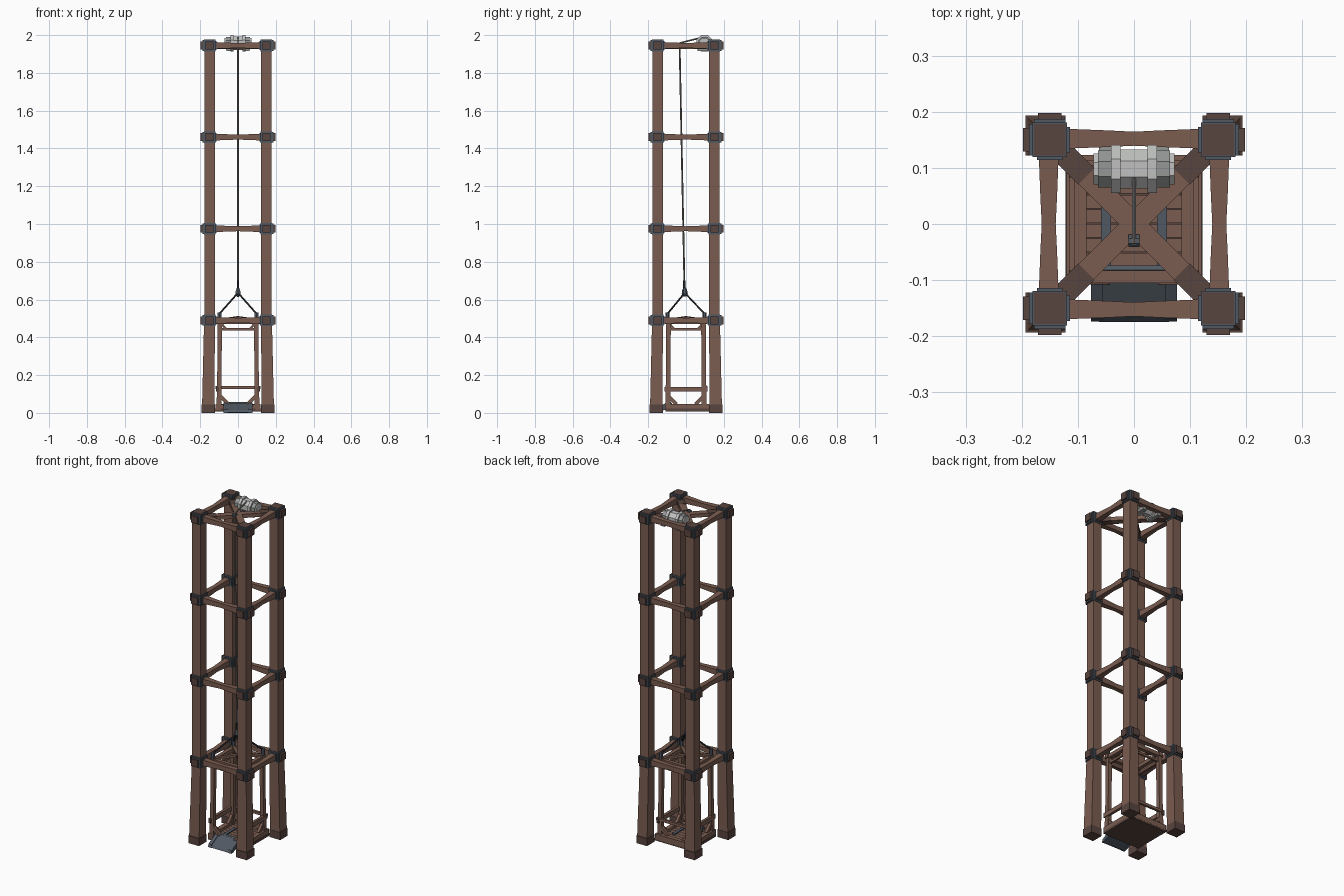
import bpy, bmesh, math
from mathutils import Vector

if "Cube" in bpy.data.objects:
    bpy.data.objects.remove(bpy.data.objects["Cube"])


def material(name, r, g, b):
    m = bpy.data.materials.new(name)
    m.diffuse_color = (r, g, b, 1)
    m.use_nodes = True
    m.node_tree.nodes["Principled BSDF"].inputs["Base Color"].default_value = m.diffuse_color
    return m


WOOD = material("brown wood", 0.195, 0.108, 0.080)
DARK = material("dark wood", 0.098, 0.058, 0.049)
SLATE = material("slate metal", 0.080, 0.098, 0.122)
LIGHT = material("light grey metal", 0.52, 0.53, 0.52)
GREY = material("mid grey metal", 0.30, 0.31, 0.31)
ROPE = material("grey rope", 0.20, 0.19, 0.18)
IRON = material("black iron", 0.030, 0.030, 0.036)


def loft(name, rings, mat, end_mat=None):
    """Skin a stack of rings; end faces may take a second material."""
    bm = bmesh.new()
    vs = [[bm.verts.new(p) for p in ring] for ring in rings]
    n = len(vs[0])
    for a, b in zip(vs, vs[1:]):
        for i in range(n):
            bm.faces.new((a[i], a[(i + 1) % n], b[(i + 1) % n], b[i]))
    for cap in (vs[0], vs[-1]):
        f = bm.faces.new(cap)
        f.material_index = 1 if end_mat else 0
    bmesh.ops.recalc_face_normals(bm, faces=bm.faces)
    me = bpy.data.meshes.new(name)
    bm.to_mesh(me)
    bm.free()
    me.materials.append(mat)
    if end_mat:
        me.materials.append(end_mat)
    ob = bpy.data.objects.new(name, me)
    bpy.context.collection.objects.link(ob)
    return ob


def bar(name, p0, p1, stations, mat, end_mat=None, sides=4):
    """Bar from p0 to p1; stations are (fraction, width, height)."""
    p0, p1 = Vector(p0), Vector(p1)
    d = (p1 - p0).normalized()
    up = Vector((0, 0, 1)) if abs(d.z) < 0.99 else Vector((0, 1, 0))
    s = d.cross(up).normalized()
    u = s.cross(d)
    k = 1 / math.cos(math.pi / sides) / 2
    rings = []
    for t, w, h in stations:
        c = p0.lerp(p1, t)
        ring = []
        for i in range(sides):
            a = 2 * math.pi * (i + 0.5) / sides
            ring.append(c + s * (w * k * math.cos(a)) + u * (h * k * math.sin(a)))
        rings.append(ring)
    return loft(name, rings, mat, end_mat)


def beam(name, p0, p1, w, h, mat=WOOD, end_mat=None, sides=4):
    return bar(name, p0, p1, [(0, w, h), (1, w, h)], mat, end_mat, sides)


def box(name, lo, hi, mat):
    (x0, y0, z0), (x1, y1, z1) = lo, hi
    return loft(name, [[(x0, y0, z), (x1, y0, z), (x1, y1, z), (x0, y1, z)] for z in (z0, z1)], mat)


def square(cx, cy, z, r):
    return [(cx - r, cy - r, z), (cx + r, cy - r, z), (cx + r, cy + r, z), (cx - r, cy + r, z)]


CORNERS = [(-1, -1), (1, -1), (1, 1), (-1, 1)]
LEVELS = (0.49, 0.975, 1.46, 1.945)

# Tower posts, flared legs, feet and corner brackets
for sx, sy in CORNERS:
    loft("tower_post", [square(0.15 * sx, 0.15 * sy, z, 0.028) for z in (0.49, 1.978)], WOOD, DARK)
    loft("flared_leg", [square(0.157 * sx, 0.157 * sy, 0.045, 0.033),
                        square(0.151 * sx, 0.151 * sy, 0.49, 0.0285)], WOOD)
    loft("foot_block", [square(0.158 * sx, 0.158 * sy, z, 0.0355) for z in (0, 0.045)], DARK)
    for z in LEVELS:
        loft("corner_bracket", [square(0.15 * sx, 0.15 * sy, z + d, 0.031) for d in (-0.031, 0.031)], SLATE)
        # Square beam ends poking out of both outer faces, each with a metal collar
        for dx, dy in ((sx, 0), (0, sy)):
            c = Vector((0.15 * sx, 0.15 * sy, z))
            d = Vector((dx, dy, 0))
            beam("beam_end", c + d * 0.02, c + d * 0.048, 0.042, 0.042, DARK)
            beam("beam_collar", c + d * 0.02, c + d * 0.037, 0.056, 0.056, SLATE)
            beam("inner_collar", c - d * 0.02, c - d * 0.036, 0.046, 0.046, SLATE)

# Horizontal tower beams, slightly waisted in the middle
WAIST = [(0, 0.036, 0.036), (0.3, 0.03, 0.03), (0.5, 0.025, 0.026), (0.7, 0.03, 0.03), (1, 0.036, 0.036)]
for z in LEVELS:
    for s in (-1, 1):
        bar("tower_beam_x", (-0.13, 0.152 * s, z), (0.13, 0.152 * s, z), WAIST, WOOD)
        bar("tower_beam_y", (0.152 * s, -0.13, z), (0.152 * s, 0.13, z), WAIST, WOOD)

# Crossed diagonals at the top, dark toward the corners
for sx, sy in CORNERS:
    beam("top_diagonal", (0, 0, 1.938), (0.085 * sx, 0.085 * sy, 1.938), 0.038, 0.022)
    beam("top_diagonal_end", (0.085 * sx, 0.085 * sy, 1.938), (0.14 * sx, 0.14 * sy, 1.938), 0.041, 0.025, DARK)

# Winch drum with flanges and end caps
WY, WZ = 0.098, 1.957


def disc(name, x0, x1, r, mat):
    beam(name, (x0, WY, WZ), (x1, WY, WZ), 2 * r, 2 * r, mat, sides=8)


disc("winch_drum", -0.03, 0.03, 0.035, LIGHT)
for s in (-1, 1):
    disc("winch_flange", 0.024 * s, 0.041 * s, 0.0425, LIGHT)
    disc("winch_housing", 0.041 * s, 0.064 * s, 0.033, GREY)
    disc("winch_end_ring", 0.05 * s, 0.072 * s, 0.028, LIGHT)
    box("winch_mount", (0.05 * s - 0.012, 0.06, 1.915), (0.05 * s + 0.012, 0.15, 1.935), GREY)

# Hoist rope over the guide pulley and down to the cage
beam("rope_top", (0, 0.085, 1.988), (0, -0.034, 1.958), 0.007, 0.007, ROPE, sides=6)
beam("rope_drop", (0, -0.034, 1.958), (0, -0.008, 0.66), 0.008, 0.008, ROPE, sides=6)
beam("guide_pulley", (-0.01, -0.03, 1.948), (0.01, -0.03, 1.948), 0.022, 0.022, SLATE, sides=8)
beam("rope_splice", (0, -0.009, 0.645), (0, -0.009, 0.70), 0.013, 0.013, IRON, sides=6)
bar("hook_weight", (0, -0.006, 0.615), (0, -0.008, 0.665),
    [(0, 0.012, 0.012), (0.35, 0.028, 0.028), (0.7, 0.022, 0.022), (1, 0.01, 0.01)], SLATE, sides=6)

# Cage: slings, shackles, posts and braces at each corner
for sx, sy in CORNERS:
    x, y = 0.098 * sx, 0.098 * sy
    beam("sling", (0.005 * sx, 0.005 * sy - 0.006, 0.63), (x, y, 0.525), 0.009, 0.009, IRON, sides=6)
    beam("sling_shackle", (x, y, 0.495), (x, y, 0.532), 0.019, 0.019, SLATE, sides=6)
    bar("cage_post", (0.1 * sx, 0.096 * sy, 0.03), (0.096 * sx, 0.092 * sy, 0.495),
        [(0, 0.027, 0.027), (0.5, 0.022, 0.022), (1, 0.025, 0.025)], WOOD)
    beam("top_brace_x", (0.09 * sx, 0.094 * sy, 0.475), (0.065 * sx, 0.094 * sy, 0.445), 0.012, 0.012)
    beam("top_brace_y", (0.094 * sx, 0.09 * sy, 0.475), (0.094 * sx, 0.065 * sy, 0.445), 0.012, 0.012)
    beam("base_brace_x", (0.1 * sx, 0.1 * sy, 0.095), (0.05 * sx, 0.1 * sy, 0.045), 0.016, 0.018)
    beam("base_brace_y", (0.1 * sx, 0.1 * sy, 0.095), (0.1 * sx, 0.05 * sy, 0.045), 0.016, 0.018)
    beam("cage_roof_diagonal", (0, 0, 0.505), (x, y, 0.49), 0.018, 0.014)

# Cage top frame and rails
for s in (-1, 1):
    beam("cage_top_x", (-0.115, 0.094 * s, 0.482), (0.115, 0.094 * s, 0.482), 0.022, 0.022)
    beam("cage_top_y", (0.096 * s, -0.11, 0.482), (0.096 * s, 0.11, 0.482), 0.022, 0.022)
    beam("cage_tie_x", (-0.09, 0.094 * s, 0.444), (0.09, 0.094 * s, 0.444), 0.011, 0.013)
    beam("cage_tie_y", (0.096 * s, -0.09, 0.444), (0.096 * s, 0.09, 0.444), 0.011, 0.013)
    beam("side_rail", (0.108 * s, -0.115, 0.125), (0.108 * s, 0.115, 0.125), 0.016, 0.026, WOOD, DARK)
    beam("floor_sill_y", (0.106 * s, -0.11, 0.032), (0.106 * s, 0.12, 0.032), 0.028, 0.032)
beam("back_rail", (-0.118, 0.106, 0.134), (0.118, 0.106, 0.134), 0.014, 0.016)
beam("floor_sill_back", (-0.12, 0.11, 0.032), (0.12, 0.11, 0.032), 0.026, 0.032)
beam("floor_sill_front", (-0.12, -0.09, 0.03), (0.12, -0.09, 0.03), 0.026, 0.028)

# Cage floor: dark underside, planks and two metal runners
box("floor_underside", (-0.122, -0.108, 0.008), (0.122, 0.122, 0.022), DARK)
for i in range(7):
    y = -0.076 + i * 0.026
    box("floor_plank", (-0.093, y, 0.022), (0.093, y + 0.024, 0.033), WOOD)
for s in (-1, 1):
    box("floor_runner", (0.05 * s - 0.009, -0.08, 0.033), (0.05 * s + 0.009, 0.05, 0.039), SLATE)

# Loading ramp sloping down to the front
profile = [(-0.08, 0.052), (-0.1, 0.052), (-0.165, 0.014), (-0.175, 0.002), (-0.16, 0.0), (-0.1, 0.022), (-0.08, 0.03)]
loft("ramp", [[(x, y, z) for y, z in profile] for x in (-0.062, 0.062)], SLATE)
edge = [(-0.1, 0.056), (-0.168, 0.017), (-0.174, 0.0), (-0.16, 0.0), (-0.1, 0.02)]
for s in (-1, 1):
    loft("ramp_cheek", [[(x * s, y, z) for y, z in edge] for x in (0.056, 0.077)], SLATE)
beam("ramp_hinge", (-0.058, -0.082, 0.048), (0.058, -0.082, 0.048), 0.016, 0.016, SLATE, sides=6)
